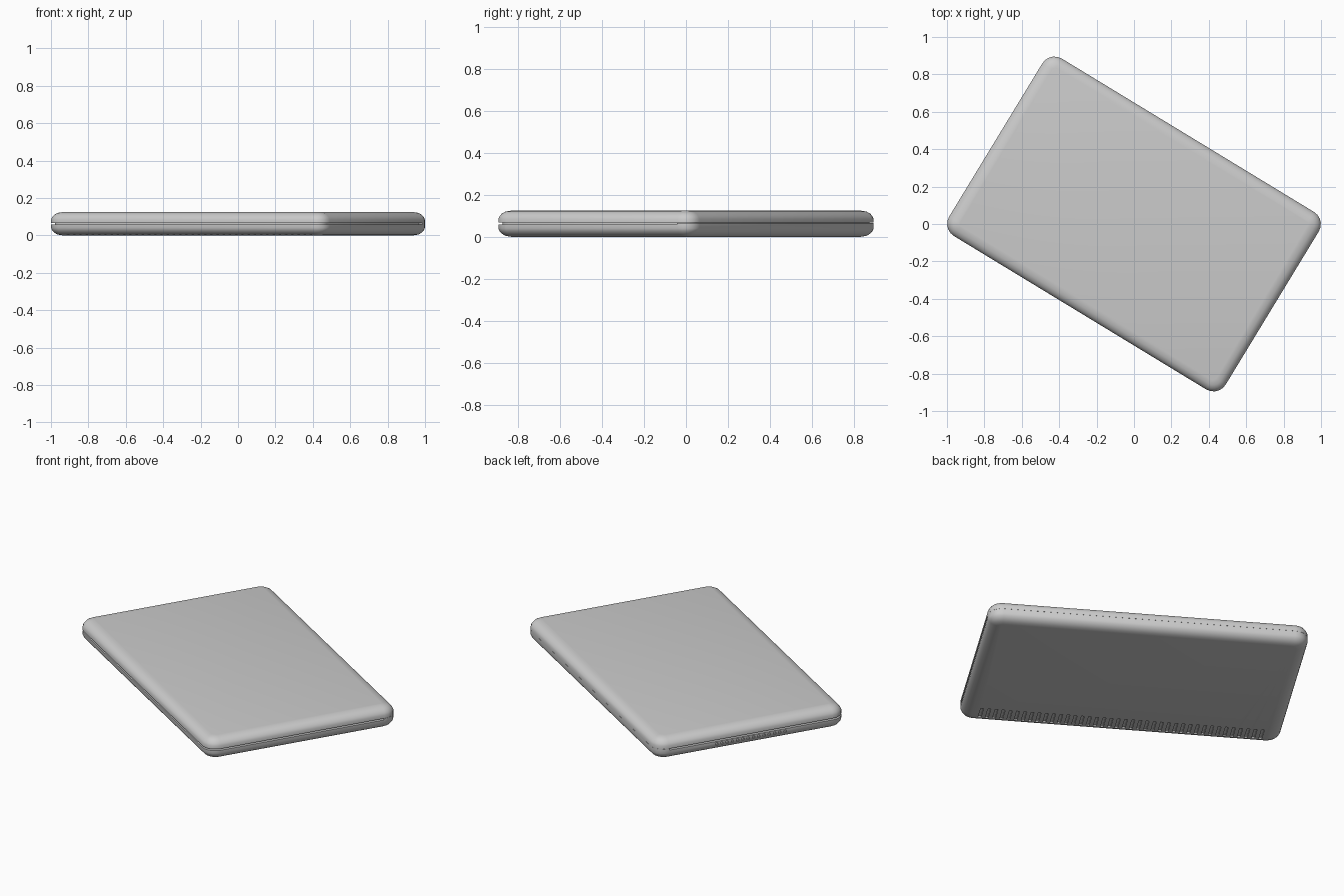
import bpy, bmesh
from math import sin, cos, pi, radians

if "Cube" in bpy.data.objects:
    bpy.data.objects.remove(bpy.data.objects["Cube"])

HX, HY, R = 0.865, 0.555, 0.076      # half length, half depth, corner radius
TURN = radians(-31.3)                # the closed computer lies turned on the ground


def outline(inset):
    """Rounded rectangle, six points per corner."""
    r = max(R - inset, 0.02)
    pts = []
    for k, (sx, sy) in enumerate([(1, 1), (-1, 1), (-1, -1), (1, -1)]):
        cx, cy = sx * (HX - inset - r), sy * (HY - inset - r)
        for i in range(6):
            a = k * pi / 2 + i / 5 * pi / 2
            pts.append((cx + r * cos(a), cy + r * sin(a)))
    return pts


def finish(name, bm, smooth=True):
    bmesh.ops.recalc_face_normals(bm, faces=bm.faces)
    me = bpy.data.meshes.new(name)
    bm.to_mesh(me)
    bm.free()
    ob = bpy.data.objects.new(name, me)
    bpy.context.collection.objects.link(ob)
    ob.rotation_euler.z = TURN
    if smooth:
        bpy.ops.object.select_all(action='DESELECT')
        ob.select_set(True)
        bpy.context.view_layer.objects.active = ob
        bpy.ops.object.shade_smooth_by_angle(angle=radians(40))
    return ob


def slab(name, rings, cut_y=None):
    """Loft of rounded rectangles given as (inset, z)."""
    bm = bmesh.new()
    loops = [[bm.verts.new((x, y, z)) for x, y in outline(d)] for d, z in rings]
    n = len(loops[0])
    for a, b in zip(loops, loops[1:]):
        for i in range(n):
            j = (i + 1) % n
            bm.faces.new((a[i], a[j], b[j], b[i]))
    bm.faces.new(loops[0])
    bm.faces.new(loops[-1])
    if cut_y is not None:
        bmesh.ops.bisect_plane(bm, geom=bm.verts[:] + bm.edges[:] + bm.faces[:],
                               plane_co=(0, cut_y, 0), plane_no=(0, 1, 0), clear_inner=True)
        bmesh.ops.holes_fill(bm, edges=[e for e in bm.edges if e.is_boundary])
    return finish(name, bm)


def add_box(bm, lo, hi):
    vs = bmesh.ops.create_cube(bm, size=1)['verts']
    for v in vs:
        v.co = [(l + h) / 2 + c * (h - l) for l, h, c in zip(lo, hi, v.co)]


# Rounded edge shared by lid and base: (inset, height above the seam)
edge = [(0, 0), (0, 0.018), (0.005, 0.03), (0.016, 0.043), (0.034, 0.053), (0.06, 0.058)]
lid = slab("lid", [(d, 0.067 + h) for d, h in edge])
base = slab("base", [(d, 0.058 - h) for d, h in edge])

# Recessed filler in the seam, and the raised strip along the hinge edge
slab("seam_filler", [(0.02, 0.056), (0.02, 0.069)])
slab("hinge_strip", [(0.0, 0.054), (0.0, 0.0665)], cut_y=0.475)

# Vent slots: a row underneath and a short row on one end
bm = bmesh.new()
COUNT = 40
for i in range(COUNT):
    x = -0.76 + 1.52 * i / (COUNT - 1)
    add_box(bm, (x - 0.008, -0.505, -0.02), (x + 0.008, -0.405, 0.01))
for i in range(14):
    y = -0.2 + 0.4 * i / 13
    add_box(bm, (-HX - 0.02, y - 0.007, 0.036), (-HX + 0.008, y + 0.007, 0.049))
cutter = finish("vent_cutter", bm, smooth=False)
cutter.hide_render = True
cutter.hide_viewport = False
cutter.display_type = 'WIRE'

mod = base.modifiers.new("vents", 'BOOLEAN')
mod.operation = 'DIFFERENCE'
mod.solver = 'EXACT'
mod.object = cutter
bpy.ops.object.select_all(action='DESELECT')
base.select_set(True)
bpy.context.view_layer.objects.active = base
bpy.ops.object.modifier_move_to_index(modifier="vents", index=0)
bpy.ops.object.modifier_apply(modifier="vents")
bpy.data.objects.remove(cutter)
bpy.ops.object.shade_smooth_by_angle(angle=radians(40))
